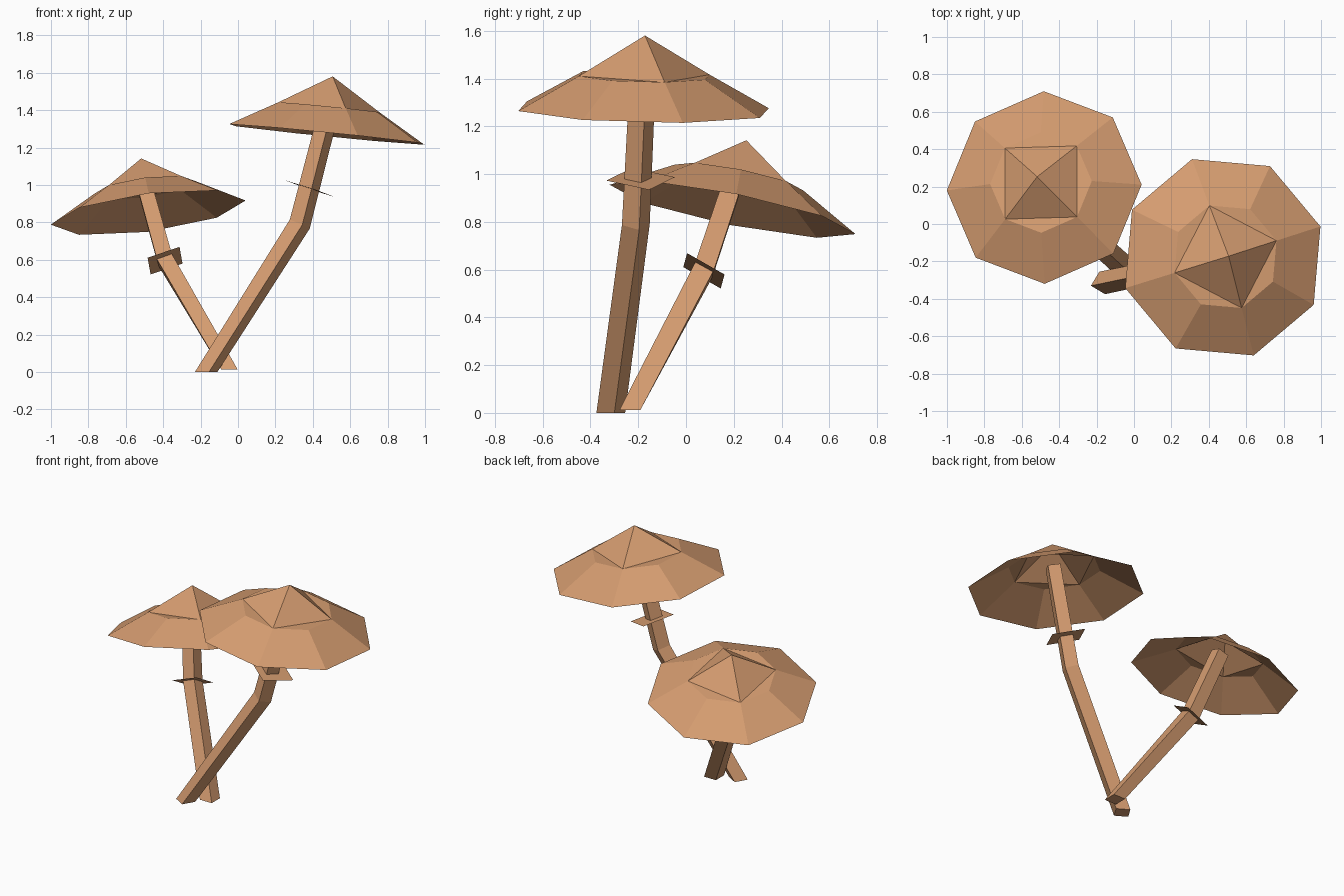
import bpy, math
from mathutils import Vector

if "Cube" in bpy.data.objects:
    bpy.data.objects.remove(bpy.data.objects["Cube"])

tan = bpy.data.materials.new("mushroom tan")
tan.diffuse_color = (0.665, 0.333, 0.162, 1)
tan.use_nodes = True
tan.node_tree.nodes["Principled BSDF"].inputs["Base Color"].default_value = tan.diffuse_color


def ring(center, normal, radius, sides, turn):
    """Points of a regular polygon lying across the given normal."""
    q = Vector((0, 0, 1)).rotation_difference(Vector(normal).normalized())
    pts = []
    for i in range(sides):
        a = math.radians(turn + 360 * i / sides)
        pts.append(Vector(center) + q @ Vector((radius * math.cos(a), radius * math.sin(a), 0)))
    return pts


def make(name, verts, faces):
    me = bpy.data.meshes.new(name)
    me.from_pydata([tuple(v) for v in verts], [], faces)
    me.update()
    me.materials.append(tan)
    ob = bpy.data.objects.new(name, me)
    bpy.context.collection.objects.link(ob)


def cap(name, center, normal, radius, turn):
    # open shell: eight-sided rim and shoulder, four-sided peak
    n = Vector(normal).normalized()
    c = Vector(center)
    rim = ring(c, n, radius, 8, turn)
    shoulder = ring(c + n * radius * 0.262, n, radius * 0.522, 8, turn)
    verts = rim + shoulder + [c + n * radius * 0.567]
    faces = [(i, (i + 1) % 8, 8 + (i + 1) % 8, 8 + i) for i in range(8)]
    return make(name, verts, faces), verts, faces


def build_cap(name, center, normal, radius, turn, first):
    n = Vector(normal).normalized()
    c = Vector(center)
    rim = ring(c, n, radius, 8, turn)
    shoulder = ring(c + n * radius * 0.262, n, radius * 0.522, 8, turn)
    verts = rim + shoulder + [c + n * radius * 0.567]
    faces = [(i, (i + 1) % 8, 8 + (i + 1) % 8, 8 + i) for i in range(8)]
    for k in range(first, first + 8, 2):
        a, b, d = 8 + k % 8, 8 + (k + 1) % 8, 8 + (k + 2) % 8
        faces += [(a, d, 16), (a, b, d)]
    make(name, verts, faces)


def stem(name, sections, turn):
    # bent square stalk through (center, normal, radius) sections
    verts, faces = [], [(3, 2, 1, 0)]
    for center, normal, radius in sections:
        verts += ring(center, normal, radius, 4, turn)
    for s in range(len(sections) - 1):
        for i in range(4):
            j = (i + 1) % 4
            faces.append((4 * s + i, 4 * s + j, 4 * s + 4 + j, 4 * s + 4 + i))
    t = len(verts) - 4
    faces.append((t, t + 1, t + 2, t + 3))
    make(name, verts, faces)


def collar(name, center, normal, radius, turn):
    # flat square skirt around the stalk
    make(name, ring(center, normal, radius, 4, turn), [(0, 1, 2, 3)])


# tall mushroom
build_cap("tall_cap", (0.475, -0.178, 1.27), (0.10, 0.02, 1), 0.55, 17.5, 0)
stem("tall_stem", [((-0.17, -0.315, 0), (0, 0, 1), 0.062),
                   ((0.33, -0.21, 0.79), (0.45, 0.05, 1), 0.060),
                   ((0.495, -0.18, 1.43), (0.25, 0, 1), 0.056)], 14)
collar("tall_collar", (0.385, -0.19, 0.98), (0.33, 0.03, 1), 0.148, 14)

# short mushroom
build_cap("short_cap", (-0.48, 0.195, 0.852), (-0.13, 0.20, 1), 0.525, 1, 1)
stem("short_stem", [((-0.045, -0.235, 0.012), (0, 0, 1), 0.062),
                    ((-0.39, 0.075, 0.60), (-0.4, 0.42, 1), 0.060),
                    ((-0.507, 0.215, 1.02), (-0.28, 0.35, 1), 0.056)], 45)
collar("short_collar", (-0.39, 0.075, 0.595), (-0.40, 0.61, 1), 0.128, 45)
